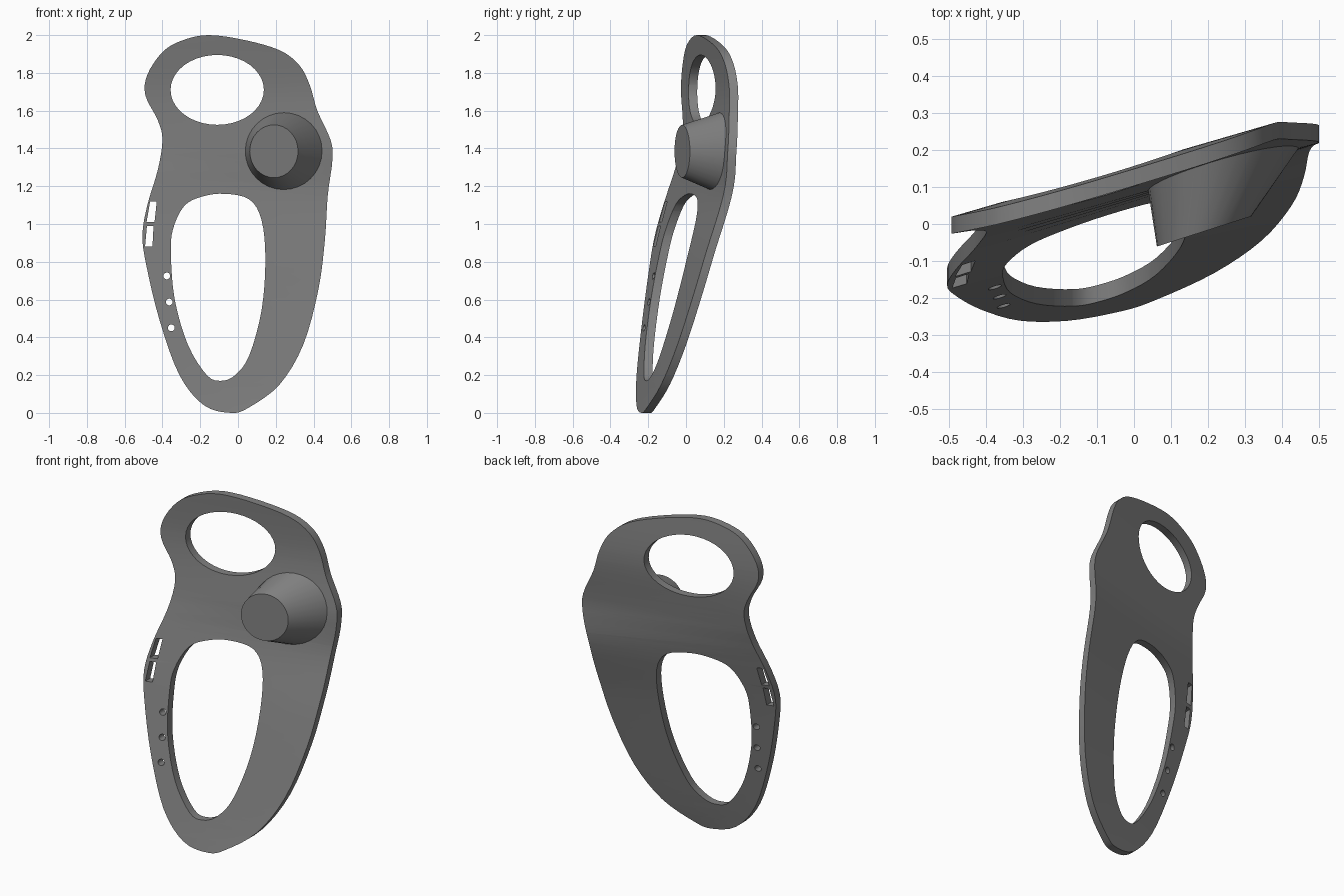
import bpy, bmesh, math
from mathutils import Vector

if "Cube" in bpy.data.objects:
    bpy.data.objects.remove(bpy.data.objects["Cube"])

THICK = 0.046

grey = bpy.data.materials.new("plain grey")
grey.use_nodes = True
COLOUR = (0.22, 0.22, 0.22, 1)
grey.diffuse_color = COLOUR
grey.node_tree.nodes["Principled BSDF"].inputs["Base Color"].default_value = COLOUR

# Height, depth at the centre line, sideways slope of the curved plate
BEND = [(0, -.205, .24), (.2, -.155, .27), (.8, -.02, .30),
        (1.16, .07, .32), (1.4, .105, .28), (1.7, .14, .29), (2, .125, .29)]


def spline(points, steps, closed=True):
    """Smooth Catmull-Rom loop through the points."""
    pts = [Vector(p) for p in points]
    n = len(pts)
    out = []
    for i in range(n if closed else n - 1):
        a, b, c, d = (pts[j % n] if closed else pts[min(max(j, 0), n - 1)]
                      for j in range(i - 1, i + 3))
        for k in range(steps):
            t = k / steps
            out.append(0.5 * (2 * b + (c - a) * t + (2 * a - 5 * b + 4 * c - d) * t * t
                              + (3 * b - a - 3 * c + d) * t ** 3))
    if not closed:
        out.append(pts[-1])
    return out


BEND_FINE = spline(BEND, 8, closed=False)


def depth(x, z):
    """Depth of the plate's middle surface."""
    for a, b in zip(BEND_FINE, BEND_FINE[1:]):
        if z <= b.x:
            break
    p = a.lerp(b, min(max((z - a.x) / (b.x - a.x), 0), 1))
    return p.y + p.z * x


def ellipse(x, z, rx, rz, n):
    return [(x + rx * math.cos(math.tau * i / n), z + rz * math.sin(math.tau * i / n))
            for i in range(n)]


def finish(name, bm, angle):
    bmesh.ops.recalc_face_normals(bm, faces=bm.faces)
    mesh = bpy.data.meshes.new(name)
    bm.to_mesh(mesh)
    bm.free()
    mesh.materials.append(grey)
    obj = bpy.data.objects.new(name, mesh)
    bpy.context.collection.objects.link(obj)
    bpy.ops.object.select_all(action='DESELECT')
    obj.select_set(True)
    bpy.context.view_layer.objects.active = obj
    bpy.ops.object.shade_smooth_by_angle(angle=math.radians(angle))
    return obj


# Plate outline and openings, as loops of (x, z)
outline = spline([
    (-.16, 2), (.03, 1.975), (.22, 1.92), (.325, 1.84), (.38, 1.735), (.42, 1.6),
    (.49, 1.445), (.5, 1.34), (.475, 1.15), (.46, .915), (.425, .65), (.345, .36),
    (.22, .15), (.06, .03), (-.035, 0), (-.18, .04), (-.31, .2), (-.415, .49),
    (-.485, .78), (-.506, .94), (-.48, 1.1), (-.425, 1.285), (-.4, 1.445),
    (-.425, 1.55), (-.49, 1.68), (-.48, 1.79), (-.4, 1.91), (-.3, 1.97)], 4)
large_opening = spline([
    (-.07, 1.16), (.06, 1.13), (.125, 1.02), (.145, .81), (.125, .545), (.06, .305),
    (-.015, .2), (-.09, .17), (-.165, .2), (-.265, .36), (-.335, .6), (-.355, .835),
    (-.345, .97), (-.285, 1.095), (-.19, 1.145)], 4)
loops = [outline, large_opening, ellipse(-.11, 1.71, .247, .185, 40),
         [(-.465, 1.12), (-.43, 1.12), (-.442, 1.01), (-.484, 1.01)],
         [(-.482, .99), (-.447, .99), (-.453, .88), (-.492, .88)]]
loops += [ellipse(x, z, .018, .018, 14) for x, z in ((-.377, .725), (-.364, .587), (-.353, .45))]

# Flat filled curve with thickness, turned into a mesh
curve = bpy.data.curves.new("plate_profile", 'CURVE')
curve.dimensions = '2D'
curve.fill_mode = 'BOTH'
curve.extrude = THICK / 2
for loop in loops:
    s = curve.splines.new('POLY')
    s.points.add(len(loop) - 1)
    for p, v in zip(s.points, loop):
        p.co = (v[0], v[1], 0, 1)
    s.use_cyclic_u = True
helper = bpy.data.objects.new("plate_profile", curve)
bpy.context.collection.objects.link(helper)
flat = bpy.data.meshes.new_from_object(helper.evaluated_get(bpy.context.evaluated_depsgraph_get()))
bpy.data.objects.remove(helper)

bm = bmesh.new()
bm.from_mesh(flat)
bpy.data.meshes.remove(flat)
bmesh.ops.remove_doubles(bm, verts=bm.verts, dist=1e-5)
# Slice across the height so that the plate can bend
for i in range(1, 30):
    bmesh.ops.bisect_plane(bm, geom=bm.verts[:] + bm.edges[:] + bm.faces[:],
                           plane_co=(0, i / 15 + .003, 0), plane_no=(0, 1, 0))
for v in bm.verts:
    x, z, off = v.co
    v.co = (x, depth(x, z) - off, z)
finish("curved_plate", bm, 35)

# Tapered cup, leaning sideways from the front of the plate
bm = bmesh.new()
SIDES = 32
base = [bm.verts.new((x, depth(x, z), z)) for x, z in ellipse(.25, 1.385, .215, .213, SIDES)]
rim = [bm.verts.new((x, -.02 + .32 * (x - .19), z))
       for x, z in ellipse(.19, 1.385, .128, .14, SIDES)]
for i in range(SIDES):
    j = (i + 1) % SIDES
    bm.faces.new((base[i], base[j], rim[j], rim[i]))
bm.faces.new(rim)
finish("tapered_cup", bm, 25)
